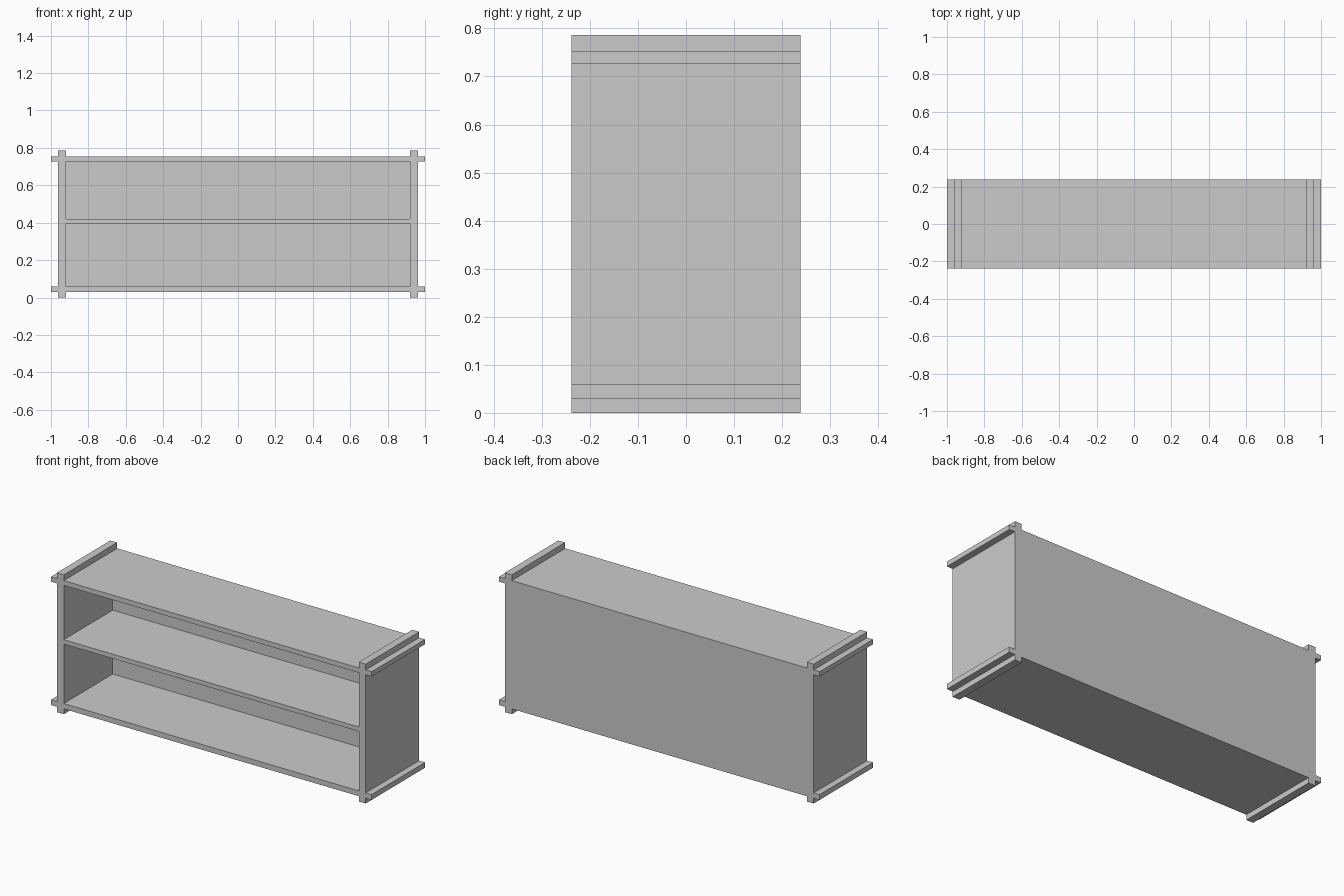
import bpy
import bmesh
from mathutils import Matrix, Vector

if "Cube" in bpy.data.objects:
    bpy.data.objects.remove(bpy.data.objects["Cube"])

# Main measurements
HALF_D = 0.238                 # half depth
IN_X, OUT_X = 0.92, 0.963      # side panel inner and outer faces
HEIGHT = 0.786
BOTTOM = (0.03, 0.06)          # z range of each board
SHELF = (0.395, 0.42)
TOP = (0.726, 0.753)
BACK_Y = 0.198                 # inner face of back panel


def box(name, x, y, z, mirror=False):
    """Box from (min, max) ranges, optionally mirrored across x = 0."""
    lo, hi = Vector((x[0], y[0], z[0])), Vector((x[1], y[1], z[1]))
    bm = bmesh.new()
    bmesh.ops.create_cube(
        bm, size=1,
        matrix=Matrix.Translation((lo + hi) / 2) @ Matrix.Diagonal((*(hi - lo), 1)))
    mesh = bpy.data.meshes.new(name)
    bm.to_mesh(mesh)
    bm.free()
    ob = bpy.data.objects.new(name, mesh)
    bpy.context.collection.objects.link(ob)
    if mirror:
        mod = ob.modifiers.new("mirror", 'MIRROR')
        mod.use_mirror_merge = False
    return ob


depth = (-HALF_D, HALF_D)
span = (-IN_X, IN_X)

# Upright side panels, standing proud of the top and bottom boards
box("side_panels", (IN_X, OUT_X), depth, (0, HEIGHT), mirror=True)

# Top and bottom boards, with ends that pass through the sides
for part, z in (("bottom", BOTTOM), ("top", TOP)):
    box(part + "_board", span, depth, z)
    box(part + "_board_ends", (OUT_X, 1.0), depth, z, mirror=True)

# Middle shelf and closed back
box("middle_shelf", span, (-HALF_D, BACK_Y), SHELF)
box("back_panel", span, (BACK_Y, HALF_D), (BOTTOM[1], TOP[0]))
